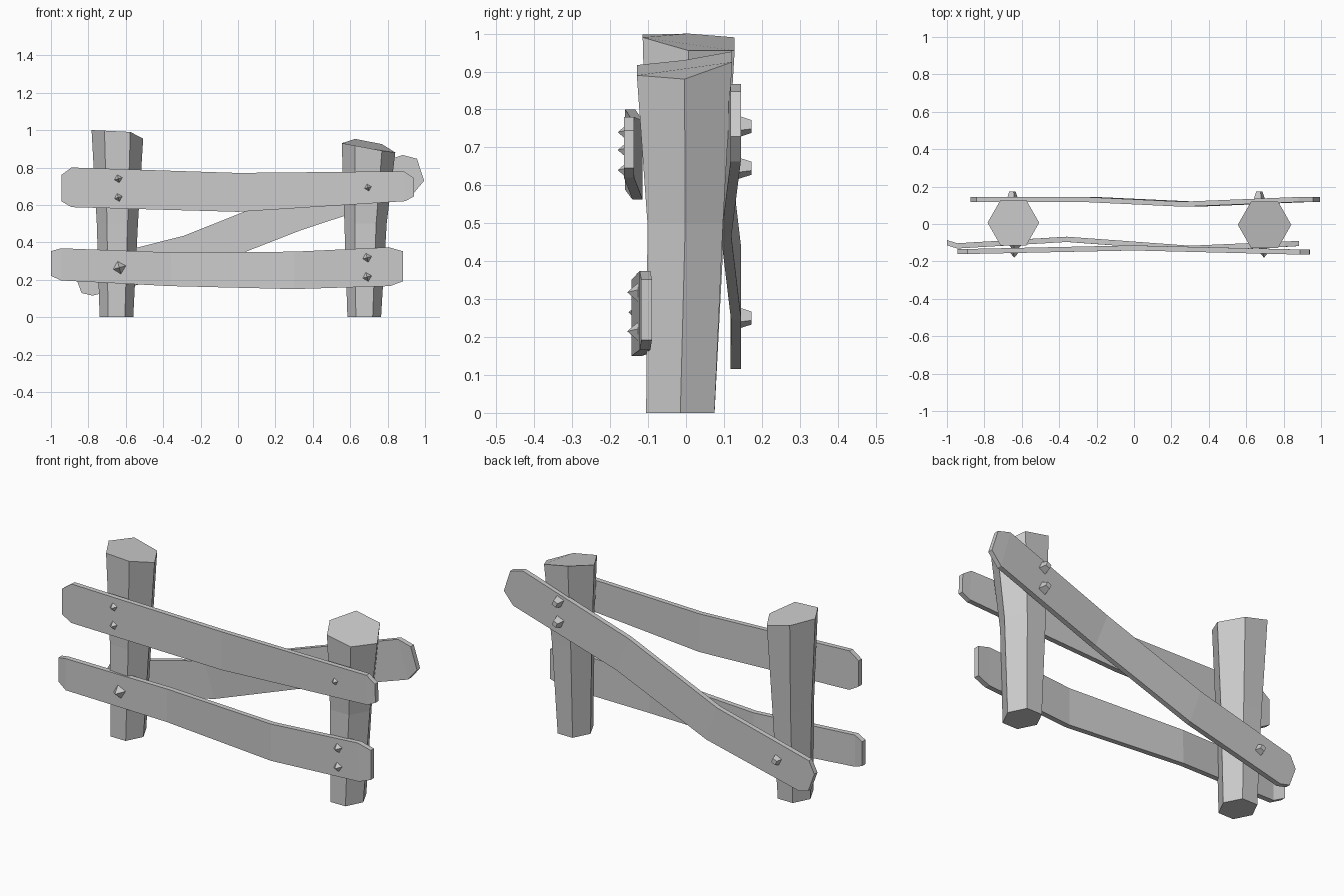
import bpy, bmesh
from math import sin, cos, pi, radians
from mathutils import Vector, Matrix

if "Cube" in bpy.data.objects:
    bpy.data.objects.remove(bpy.data.objects["Cube"])


def finish(name, bm):
    bmesh.ops.recalc_face_normals(bm, faces=bm.faces)
    me = bpy.data.meshes.new(name)
    bm.to_mesh(me)
    bm.free()
    ob = bpy.data.objects.new(name, me)
    bpy.context.collection.objects.link(ob)
    return ob


def loft(name, rings):
    """Skin a list of equal-length rings and cap both ends."""
    bm = bmesh.new()
    vs = [[bm.verts.new(p) for p in r] for r in rings]
    n = len(vs[0])
    for a, b in zip(vs, vs[1:]):
        for i in range(n):
            j = (i + 1) % n
            bm.faces.new((a[i], a[j], b[j], b[i]))
    bm.faces.new(vs[0])
    bm.faces.new(vs[-1])
    return finish(name, bm)


def post(name, sections, top_z):
    """Six-sided post: sections (cx, cy, rx, ry, z), last one has a sloped cut."""
    rings = []
    for k, (cx, cy, rx, ry, z) in enumerate(sections):
        last = k == len(sections) - 1
        rings.append([(cx + rx * cos(i * pi / 3), cy + ry * sin(i * pi / 3),
                       top_z[i] if last else z) for i in range(6)])
    return loft(name, rings)


def plank(name, stations, t):
    """Bent board: stations (x, y, z, half width, tilt in degrees)."""
    rings = []
    for x, y, z, h, a in stations:
        dx, dz = -sin(radians(a)) * h, cos(radians(a)) * h
        rings.append([(x + s * dx, y + q * t / 2, z + s * dz)
                      for s, q in ((-1, -1), (1, -1), (1, 1), (-1, 1))])
    return loft(name, rings)


def nail(name, x, z, y0, y1, r0, r1, turn):
    """Four-sided nail from y0 (base) to y1 (tip)."""
    bm = bmesh.new()
    axis = Vector((0, y1 - y0, 0)).to_track_quat('Z', 'Y').to_matrix().to_4x4()
    m = Matrix.Translation((x, (y0 + y1) / 2, z)) @ axis @ Matrix.Rotation(radians(turn), 4, 'Z')
    bmesh.ops.create_cone(bm, cap_ends=True, segments=4, radius1=r0, radius2=r1,
                          depth=abs(y1 - y0), matrix=m)
    bmesh.ops.remove_doubles(bm, verts=bm.verts, dist=0.0005)
    return finish(name, bm)


# Posts
post("left_post", [(-.65, -.013, .09, .102, 0), (-.645, 0, .11, .117, .5),
                   (-.645, .007, .138, .14, 1)],
     (.955, .955, .99, 1.0, .997, .99))
post("right_post", [(.675, -.015, .09, .104, 0), (.682, -.002, .113, .115, .5),
                    (.698, -.004, .143, .145, .92)],
     (.88, .925, .953, .93, .917, .89))

# Front rails
plank("upper_front_rail", [(-.945, -.148, .69, .07, 0), (-.89, -.147, .694, .106, 0),
                           (0, -.128, .667, .104, 1), (.89, -.15, .70, .08, 2),
                           (.94, -.15, .695, .05, 2)], .027)
plank("lower_front_rail", [(-1.0, -.1, .287, .066, 0), (-.945, -.117, .282, .086, 0),
                           (-.36, -.082, .256, .09, -1), (.3, -.13, .25, .1, 0),
                           (.81, -.108, .27, .104, 2), (.882, -.104, .272, .08, 0)], .028)

# Diagonal brace at the back
plank("back_brace", [(-.855, .131, .18, .054, 20), (-.81, .131, .205, .095, 19),
                     (-.256, .132, .341, .1, 19), (.3, .106, .56, .102, 21),
                     (.91, .131, .765, .106, 16), (.976, .131, .788, .062, 18)], .027)

# Nails: pointed in front, blunt at the back
front = [(-.64, .74, -.18), (-.64, .64, -.18), (.695, .693, -.18),
         (-.635, .265, -.152), (.69, .318, -.155), (.69, .215, -.155)]
for i, (x, z, tip) in enumerate(front):
    nail(f"front_nail_{i + 1}", x, z, tip + .045, tip, .04, 0, 15)
back = [(.67, .755), (.67, .645), (-.65, .25)]
for i, (x, z) in enumerate(back):
    nail(f"back_nail_{i + 1}", x, z, .13, .173, .033, .018, 20)
